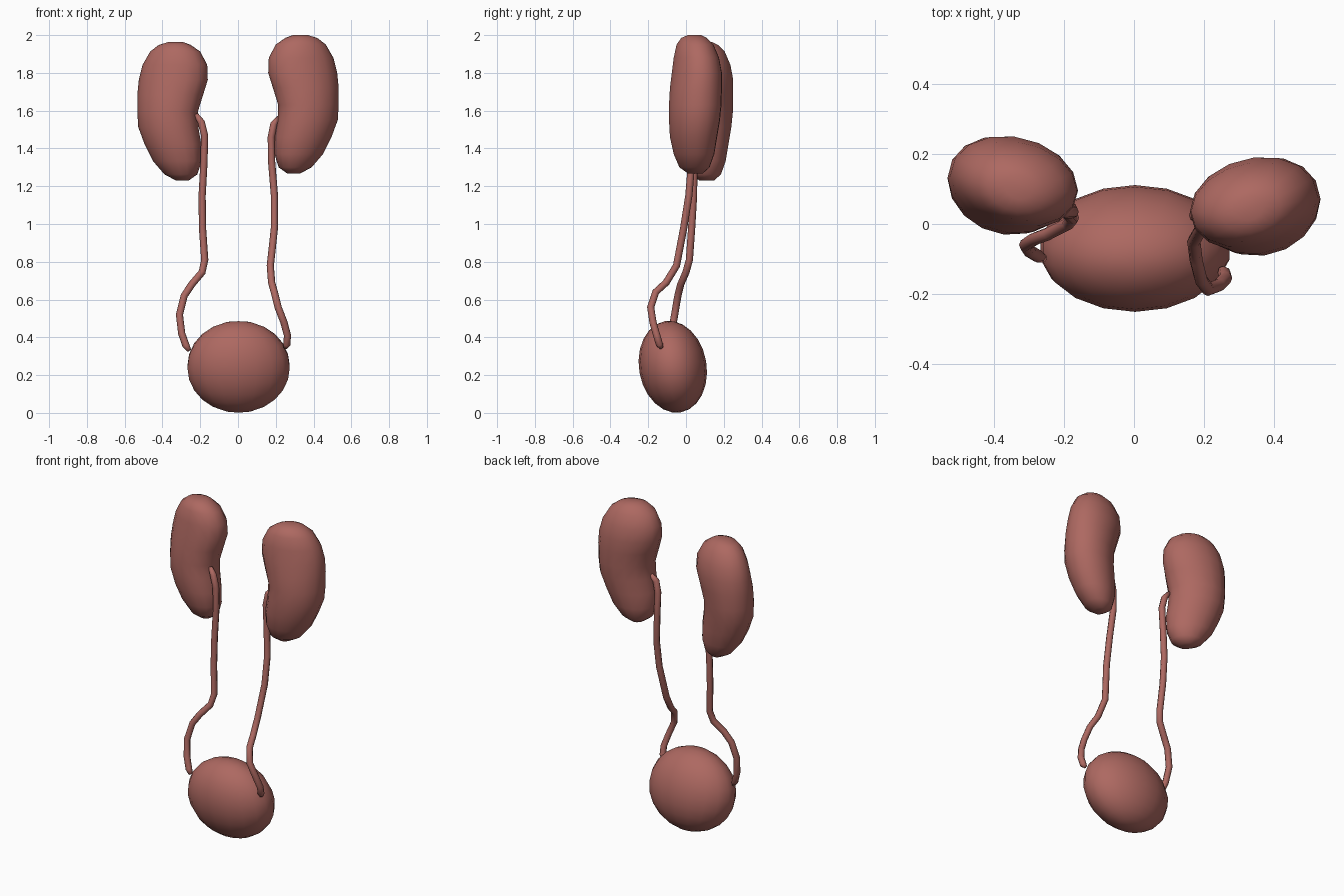
import bpy, bmesh, math
from mathutils import Matrix, Vector

if "Cube" in bpy.data.objects:
    bpy.data.objects.remove(bpy.data.objects["Cube"])

flesh = bpy.data.materials.new("flesh")
flesh.diffuse_color = (0.42, 0.14, 0.12, 1)
flesh.use_nodes = True
flesh.node_tree.nodes["Principled BSDF"].inputs["Base Color"].default_value = flesh.diffuse_color


def finish(name, bm):
    bmesh.ops.recalc_face_normals(bm, faces=bm.faces)
    for f in bm.faces:
        f.smooth = True
    me = bpy.data.meshes.new(name)
    bm.to_mesh(me)
    bm.free()
    me.materials.append(flesh)
    ob = bpy.data.objects.new(name, me)
    bpy.context.collection.objects.link(ob)
    return ob


def loft(name, rings):
    """Skin a list of closed rings and close both ends with a fan."""
    bm = bmesh.new()
    loops = [[bm.verts.new(p) for p in r] for r in rings]
    n = len(loops[0])
    for a, b in zip(loops, loops[1:]):
        for i in range(n):
            j = (i + 1) % n
            bm.faces.new((a[i], a[j], b[j], b[i]))
    for end in (loops[0], loops[-1]):
        cap = bm.faces.new(end)
        bmesh.ops.poke(bm, faces=[cap])
    return finish(name, bm)


# Kidney slices: z, inner x, outer x, front y, back y
SLICES = [
    (1.268, .26, .33, .01, .09), (1.30, .215, .39, -.035, .125),
    (1.37, .193, .45, -.065, .15), (1.46, .195, .495, -.085, .165),
    (1.55, .21, .528, -.09, .18), (1.63, .213, .533, -.09, .188),
    (1.72, .185, .533, -.085, .19), (1.80, .16, .525, -.075, .19),
    (1.88, .163, .505, -.065, .175), (1.95, .2, .465, -.05, .145),
    (1.985, .25, .42, -.025, .11), (2.0, .29, .37, .01, .08)]


def kidney(name, side, dy, dz, n=16):
    rings = []
    for z, x0, x1, y0, y1 in SLICES:
        cx, cy, a, b = (x0 + x1) / 2, (y0 + y1) / 2, (x1 - x0) / 2, (y1 - y0) / 2
        ring = []
        for i in range(n):
            t = 2 * math.pi * i / n
            dx = a * math.cos(t)
            # inner edge turned slightly forward
            ring.append((side * (cx + dx), cy + b * math.sin(t) + 0.12 * dx + dy, z + dz))
        rings.append(ring)
    return loft(name, rings)


kidney("kidney_right_side", 1, 0, 0)
kidney("kidney_left_side", -1, 0.06, -0.037)


# Ureters: tubes swept along a few points
def ureter(name, pts, radius=0.019, n=8):
    pts = [Vector(p) for p in pts]
    rings = []
    for k, p in enumerate(pts):
        d = (pts[min(k + 1, len(pts) - 1)] - pts[max(k - 1, 0)]).normalized()
        u = Vector((0, 1, 0)).cross(d).normalized()
        v = d.cross(u)
        r = radius * (0.6 if k in (0, len(pts) - 1) else 1)
        rings.append([p + r * (math.cos(t) * u + math.sin(t) * v)
                      for t in (2 * math.pi * i / n for i in range(n))])
    return loft(name, rings)


ureter("ureter_left_side", [
    (-.222, .045, 1.58), (-.195, .035, 1.54), (-.177, .035, 1.47), (-.18, .042, 1.33),
    (-.19, .04, 1.15), (-.188, .03, 0.98), (-.176, .018, 0.81), (-.19, .0, 0.745),
    (-.245, -.028, 0.68), (-.285, -.043, 0.62), (-.31, -.06, 0.52),
    (-.298, -.078, 0.42), (-.275, -.092, 0.355), (-.258, -.098, 0.33)])
ureter("ureter_right_side", [
    (.218, .035, 1.565), (.19, .025, 1.53), (.176, .025, 1.46), (.178, .03, 1.33),
    (.193, .015, 1.15), (.193, -.012, 0.98), (.171, -.05, 0.78), (.178, -.105, 0.69),
    (.192, -.16, 0.64), (.212, -.187, 0.56), (.243, -.175, 0.48),
    (.262, -.155, 0.41), (.258, -.14, 0.36), (.25, -.13, 0.345)])

# Bladder: ellipsoid leaning slightly forward
bm = bmesh.new()
bmesh.ops.create_uvsphere(bm, u_segments=18, v_segments=12, radius=1)
bm.transform(Matrix.Translation((0.003, -0.07, 0.244))
             @ Matrix.Rotation(math.radians(10), 4, 'X')
             @ Matrix.Diagonal((0.275, 0.179, 0.245, 1)))
finish("bladder", bm)
